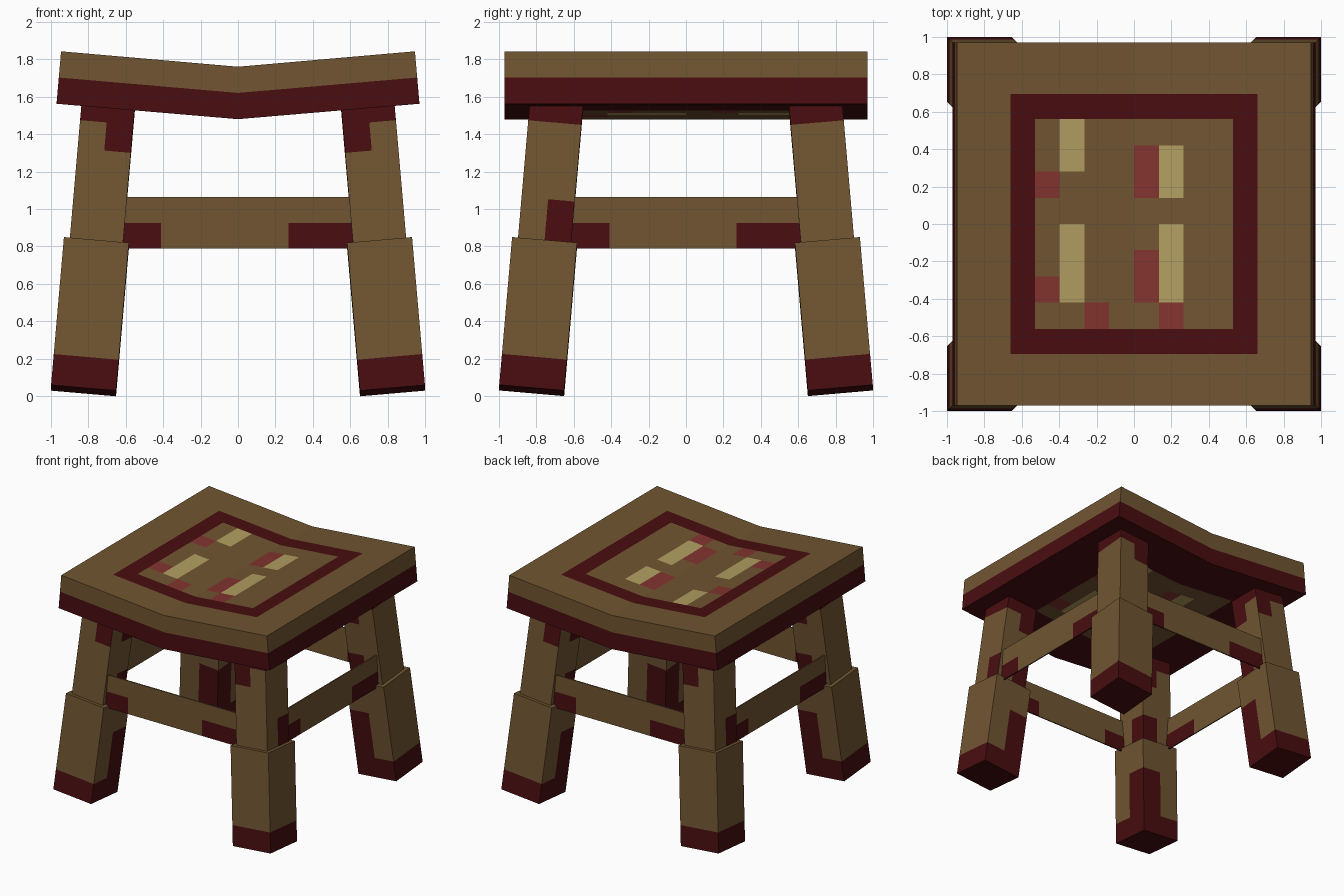
import bpy
import bmesh
from math import pi
from mathutils import Matrix, Vector

cube = bpy.data.objects.get("Cube")
if cube:
    bpy.data.objects.remove(cube, do_unlink=True)


def material(name, rgb):
    m = bpy.data.materials.new(name)
    m.use_nodes = True
    m.diffuse_color = (*rgb, 1)
    bsdf = m.node_tree.nodes["Principled BSDF"]
    bsdf.inputs["Base Color"].default_value = (*rgb, 1)
    bsdf.inputs["Roughness"].default_value = 0.9
    return m


MATERIALS = [
    material("brown_wood", (0.165, 0.091, 0.031)),
    material("dark_red_paint", (0.065, 0.004, 0.005)),
    material("pale_yellow_paint", (0.445, 0.347, 0.122)),
    material("faded_red_paint", (0.227, 0.034, 0.028)),
]
BROWN, DARK, YELLOW, RED = range(4)


def box(name, low, high, cuts, rule, place):
    """Box cut along each axis, coloured by rule(centre, normal), then placed."""
    bm = bmesh.new()
    bmesh.ops.create_cube(bm, size=1)
    low, high = Vector(low), Vector(high)
    for v in bm.verts:
        v.co = Vector([l + (h - l) * (c + 0.5) for l, h, c in zip(low, high, v.co)])
    for axis, values in enumerate(cuts):
        normal = Vector([float(i == axis) for i in range(3)])
        for value in values:
            bmesh.ops.bisect_plane(bm, geom=bm.verts[:] + bm.edges[:] + bm.faces[:],
                                   plane_co=normal * value, plane_no=normal)
    bm.normal_update()
    for f in bm.faces:
        f.material_index = rule(f.calc_center_median(), f.normal)
    for v in bm.verts:
        v.co = place(v.co)
    bmesh.ops.recalc_face_normals(bm, faces=bm.faces)
    mesh = bpy.data.meshes.new(name)
    bm.to_mesh(mesh)
    bm.free()
    for m in MATERIALS:
        mesh.materials.append(m)
    obj = bpy.data.objects.new(name, mesh)
    bpy.context.collection.objects.link(obj)
    return obj


# Seat: shallow V with a painted panel on both sides
PATTERN = [
    ".Y......",
    ".Y..RY..",
    "R...RY..",
    "........",
    ".Y...Y..",
    ".Y..RY..",
    "RY..RY..",
    "..R..R..",
]
PANEL_X, PANEL_Y = 0.53, 0.56
RING_X, RING_Y = 0.66, 0.695
THICK = 0.28


def seat_colour(c, n):
    if abs(n.z) < 0.5:
        return DARK if c.z < -THICK / 2 else BROWN
    x = c.x if n.z > 0 else -c.x
    if abs(x) < PANEL_X and abs(c.y) < PANEL_Y:
        column = int((x + PANEL_X) / (2 * PANEL_X) * 8)
        row = int((PANEL_Y - c.y) / (2 * PANEL_Y) * 8)
        return {".": BROWN, "Y": YELLOW, "R": RED}[PATTERN[row][column]]
    if n.z < 0 or (abs(x) < RING_X and abs(c.y) < RING_Y):
        return DARK
    return BROWN


def seat_place(p):
    return Vector((p.x * (1 - 0.092 * p.z), p.y, 1.76 + p.z + 0.087 * abs(p.x)))


def grid(half, ring):
    return [-ring] + [half * (i / 4 - 1) for i in range(9)] + [ring]


box("seat", (-0.945, -0.97, -THICK), (0.945, 0.97, 0),
    (grid(PANEL_X, RING_X), grid(PANEL_Y, RING_Y), [-THICK / 2]),
    seat_colour, seat_place)

# Legs: wide foot and narrower post, splayed outward along both axes
LEAN = 0.087
FOOT, POST, SHOULDER = 0.1735, 0.142, 0.79


def foot_colour(c, n):
    inner = (n.x < -0.5 and c.y < 0) or (n.y < -0.5 and c.x < 0)
    if n.z < -0.5 or (c.z < 0.165 and n.z < 0.5):
        return DARK
    return DARK if inner and c.z < 0.54 else BROWN


def post_colour(handed):
    def rule(c, n):
        inner = (n.x < -0.5 and c.y < 0) or (n.y < -0.5 and c.x < 0)
        top_mark = inner or (n.y > 0.5 and c.x < 0)
        low_mark = inner or (handed and n.x > 0.5 and c.y < 0)
        if c.z > 1.42 or (c.z > 1.27 and top_mark) or (c.z < 1.01 and low_mark):
            return DARK
        return BROWN
    return rule


def leg_place(sx, sy):
    def place(p):
        x = 0.825 + p.x - LEAN * p.z
        y = 0.825 + p.y - LEAN * p.z
        return Vector((sx * x, sy * y, 0.03 + p.z + LEAN * (p.x + p.y)))
    return place


for sx, side in ((1, "left"), (-1, "right")):
    for sy, end in ((-1, "front"), (1, "back")):
        place = leg_place(sx, sy)
        box(f"{end}_{side}_leg_foot", (-FOOT, -FOOT, 0), (FOOT, FOOT, SHOULDER),
            ([0], [0], [0.165, 0.54]), foot_colour, place)
        box(f"{end}_{side}_leg_post", (-POST, -POST, SHOULDER - 0.02), (POST, POST, 1.56),
            ([0], [0], [1.01, 1.27, 1.42]), post_colour(sx * sy < 0), place)


# Stretchers: thin boards repeated by quarter turns
def stretcher_colour(c, n):
    return DARK if c.z < 0.925 and (c.x < -0.41 or c.x > 0.27) else BROWN


for i, name in enumerate(("front", "left", "back", "right")):
    turn = Matrix.Rotation(i * pi / 2, 3, "Z")
    box(f"{name}_stretcher", (-0.66, -0.86, 0.79), (0.66, -0.85, 1.065),
        ([-0.41, 0.27], [], [0.925]), stretcher_colour, lambda p: turn @ p)
